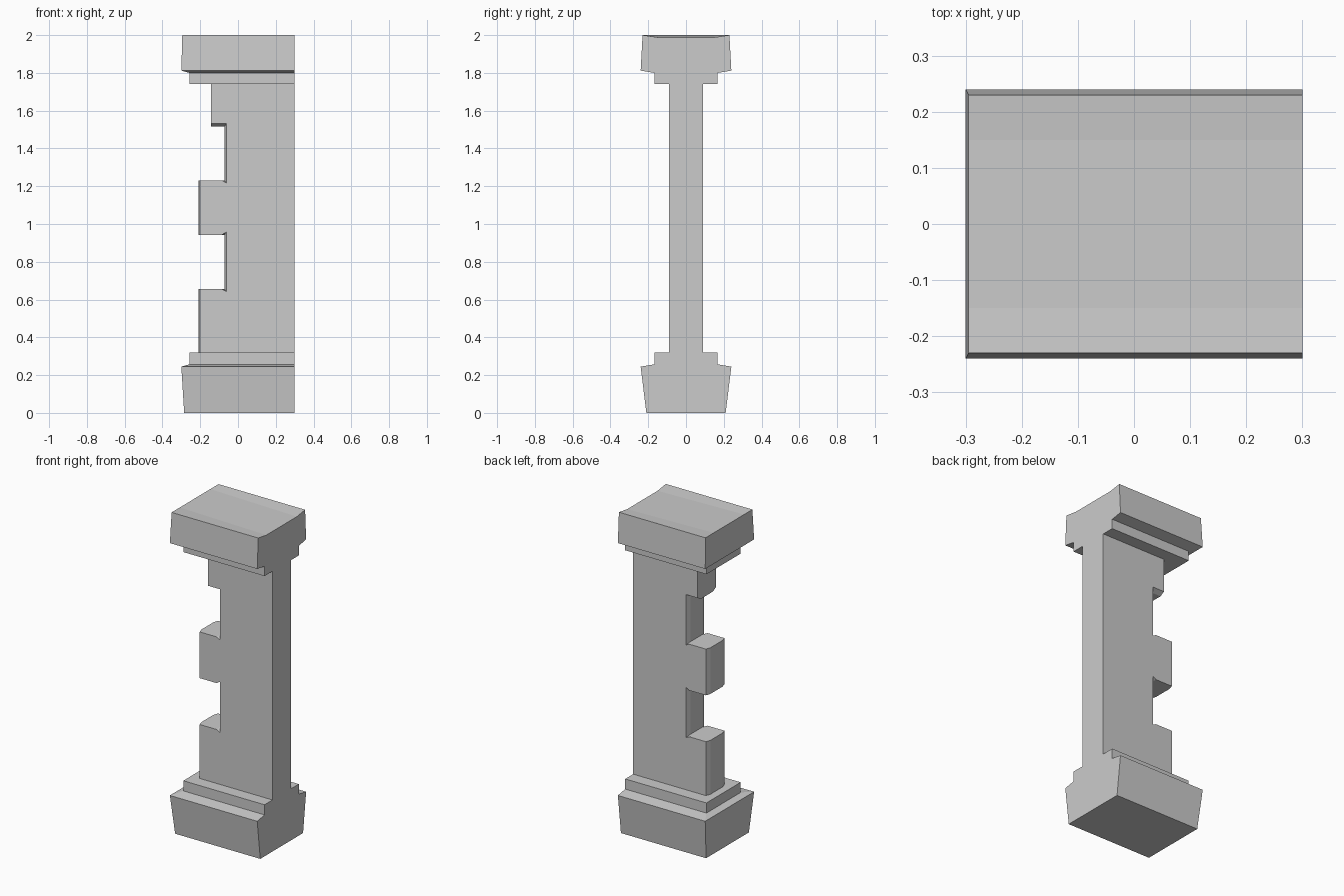
import bpy
import bmesh

if "Cube" in bpy.data.objects:
    bpy.data.objects.remove(bpy.data.objects["Cube"])

RIGHT = 0.30  # shared flat end of every part


def make_object(name, verts, faces):
    mesh = bpy.data.meshes.new(name)
    mesh.from_pydata(verts, [], faces)
    bm = bmesh.new()
    bm.from_mesh(mesh)
    bmesh.ops.recalc_face_normals(bm, faces=bm.faces)
    bm.to_mesh(mesh)
    bm.free()
    obj = bpy.data.objects.new(name, mesh)
    bpy.context.collection.objects.link(obj)
    return obj


def side_faces(rings, n):
    return [(r * n + i, r * n + (i + 1) % n, (r + 1) * n + (i + 1) % n, (r + 1) * n + i)
            for r in range(rings - 1) for i in range(n)]


def tiers(name, rings, dip=0.0):
    """Stack of rectangular rings (left x, half depth, z); dip sags the top at the right end."""
    verts = []
    for k, (xl, h, z) in enumerate(rings):
        m = h * 0.65
        zm = z - dip if k == len(rings) - 1 else z
        verts += [(xl, y, z) for y in (h, m, -m, -h)]
        verts += [(RIGHT, -h, z), (RIGHT, -m, zm), (RIGHT, m, zm), (RIGHT, h, z)]
    faces = side_faces(len(rings), 8)
    for b in (0, 8 * (len(rings) - 1)):
        faces += [(b + i, b + i + 1, b + 6 - i, b + 7 - i) for i in range(3)]
    return make_object(name, verts, faces)


# Stepped base and cap
tiers("base", [(-0.285, 0.21, 0), (-0.30, 0.24, 0.245), (-0.258, 0.168, 0.257), (-0.258, 0.168, 0.32)])
tiers("cap", [(-0.258, 0.168, 1.74), (-0.258, 0.168, 1.80), (-0.30, 0.24, 1.812), (-0.295, 0.23, 2.0)], dip=0.012)

# Notched wall: face outline, and a slightly fuller outline in the core
face = [(RIGHT, 0.32), (-0.20, 0.32), (-0.20, 0.655), (-0.085, 0.655), (-0.062, 0.643),
        (-0.062, 0.957), (-0.085, 0.943), (-0.20, 0.943), (-0.20, 1.23), (-0.085, 1.23),
        (-0.062, 1.218), (-0.062, 1.532), (-0.143, 1.532), (-0.143, 1.74), (RIGHT, 1.74)]
core = [(RIGHT, 0.32), (-0.21, 0.32), (-0.21, 0.655), (-0.085, 0.655), (-0.072, 0.655),
        (-0.072, 0.943), (-0.085, 0.943), (-0.21, 0.943), (-0.21, 1.23), (-0.085, 1.23),
        (-0.072, 1.23), (-0.072, 1.515), (-0.143, 1.515), (-0.143, 1.74), (RIGHT, 1.74)]
layers = [(-0.09, face), (-0.06, core), (0.06, core), (0.09, face)]
n = len(face)
verts = [(x, y, z) for y, outline in layers for x, z in outline]
faces = side_faces(len(layers), n) + [tuple(range(n)), tuple(range(3 * n, 4 * n))]
make_object("notched_wall", verts, faces)
